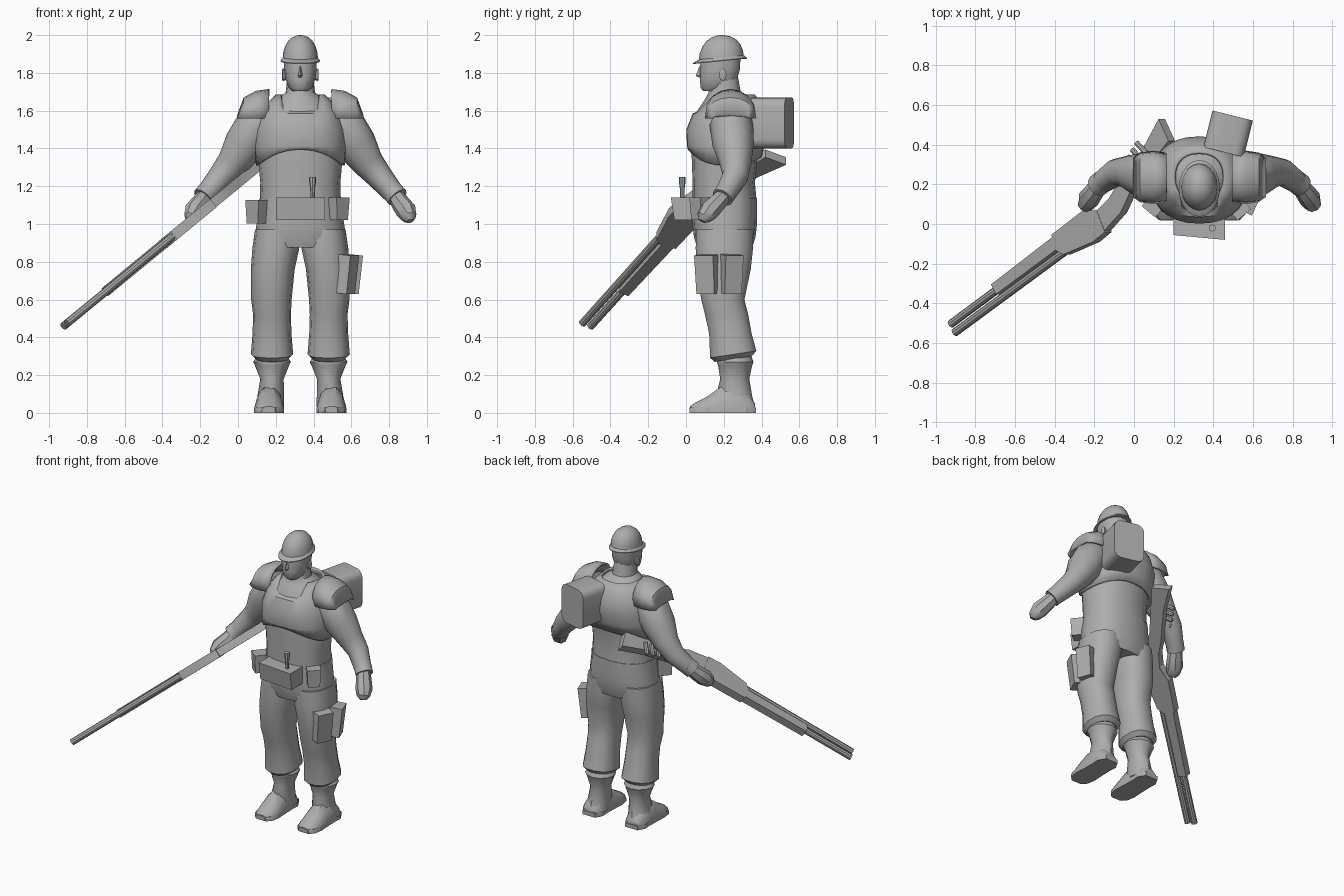
import bpy, bmesh, math
from mathutils import Vector, Matrix

if "Cube" in bpy.data.objects:
    bpy.data.objects.remove(bpy.data.objects["Cube"])

CX = 0.33  # body centre line
grey = bpy.data.materials.new("plain_grey")
grey.diffuse_color = (0.42, 0.42, 0.42, 1)
grey.use_nodes = True
grey.node_tree.nodes["Principled BSDF"].inputs["Base Color"].default_value = grey.diffuse_color


def finish(name, bm, angle=35, solid=0):
    bmesh.ops.recalc_face_normals(bm, faces=bm.faces[:])
    me = bpy.data.meshes.new(name)
    bm.to_mesh(me)
    bm.free()
    ob = bpy.data.objects.new(name, me)
    bpy.context.collection.objects.link(ob)
    me.materials.append(grey)
    if solid:
        m = ob.modifiers.new("thickness", "SOLIDIFY")
        m.thickness = solid
    bpy.ops.object.select_all(action="DESELECT")
    ob.select_set(True)
    bpy.context.view_layer.objects.active = ob
    if angle:
        bpy.ops.object.shade_smooth_by_angle(angle=math.radians(angle))
    return ob


def skin(name, rings, caps=True, **kw):
    """Bridge closed rings of points."""
    bm = bmesh.new()
    vs = [[bm.verts.new(p) for p in r] for r in rings]
    n = len(rings[0])
    for a, b in zip(vs, vs[1:]):
        for i in range(n):
            j = (i + 1) % n
            bm.faces.new((a[i], a[j], b[j], b[i]))
    if caps:
        bm.faces.new(vs[0])
        bm.faces.new(vs[-1])
    return finish(name, bm, **kw)


def ring(x, y, z, rx, ry, n=16, p=2.0, slope=0.0):
    """Horizontal superellipse, optionally tilted along y."""
    out = []
    for i in range(n):
        t = 2 * math.pi * i / n
        c, s = math.cos(t), math.sin(t)
        px = math.copysign(abs(c) ** (2 / p), c) * rx
        py = math.copysign(abs(s) ** (2 / p), s) * ry
        out.append((x + px, y + py, z + py * slope))
    return out


def tube(name, pts, n=10, **kw):
    """Round limb through points (x, y, z, radius)."""
    P = [Vector(p[:3]) for p in pts]
    rings = []
    for i, p in enumerate(P):
        d = (P[min(i + 1, len(P) - 1)] - P[max(i - 1, 0)]).normalized()
        u = d.cross(Vector((0, 1, 0.02))).normalized()
        v = d.cross(u)
        r = pts[i][3]
        rings.append([p + (u * math.cos(a) + v * math.sin(a)) * r
                      for a in (2 * math.pi * k / n for k in range(n))])
    return skin(name, rings, **kw)


def box(name, c, size, yaw=0, tilt=0, taper=1.0, bevel=0):
    bm = bmesh.new()
    bmesh.ops.create_cube(bm, size=1)
    for v in bm.verts:
        if v.co.z < 0:
            v.co.x *= taper
            v.co.y *= taper
    bmesh.ops.scale(bm, vec=size, verts=bm.verts)
    if bevel:  # round only the edges that run front to back
        es = [e for e in bm.edges if abs((e.verts[0].co - e.verts[1].co).y) > 0.01]
        bmesh.ops.bevel(bm, geom=es, offset=bevel, segments=4, affect="EDGES", profile=0.5)
    M = Matrix.Translation(c) @ Matrix.Rotation(math.radians(yaw), 4, "Z") @ Matrix.Rotation(math.radians(tilt), 4, "Y")
    bm.transform(M)
    return finish(name, bm, angle=30 if bevel else 0)


# shirt, trapezius and neck
skin("shirt", [ring(CX, y, z, a, b, p=p) for y, z, a, b, p in (
    (.205, 1.11, .215, .17, 2.4), (.20, 1.22, .212, .165, 2.4), (.205, 1.36, .225, .175, 2.3),
    (.22, 1.50, .215, .19, 2.2), (.225, 1.60, .185, .165, 2), (.22, 1.66, .13, .12, 2),
    (.205, 1.695, .078, .085, 2), (.20, 1.78, .068, .075, 2))])

# armoured vest: arched hem, low square neckline at the front
vest = [ring(CX, y, z, a, b, n=28, p=2.3) for y, z, a, b in (
    (.205, 1.31, .235, .195), (.21, 1.41, .245, .205), (.222, 1.50, .24, .22),
    (.23, 1.585, .215, .195), (.235, 1.635, .18, .165), (.235, 1.685, .13, .13))]
vest[0] = [(x, y, z + .085 * max(0, 1 - ((x - CX) / .235) ** 2) * (1 if y < .2 else .5)) for x, y, z in vest[0]]
for k in (4, 5):
    vest[k] = [(x, y - .035 * (k - 4), min(z, 1.60 + .008 * (k - 4))) if y < .2 and abs(x - CX) < .1
               else (x, y, z) for x, y, z in vest[k]]
skin("vest", vest, caps=False, solid=.015)

# trousers seat
skin("trouser_seat", [ring(CX, y, z, a, b, p=2.4) for y, z, a, b in (
    (.205, .875, .225, .145), (.205, .93, .242, .163), (.205, 1.0, .232, .171),
    (.205, 1.08, .222, .172), (.205, 1.135, .217, .172))])

for s, side in ((-1, "right"), (1, "left")):
    X = lambda d: CX + s * d
    # trouser leg
    skin(side + "_trouser_leg", [ring(X(d), y, z, a, b, n=14, p=2.3, slope=k) for d, y, z, a, b, k in (
        (.125, .205, .97, .115, .155, 0), (.130, .203, .87, .124, .155, 0), (.146, .20, .76, .116, .146, 0),
        (.153, .195, .60, .107, .117, 0), (.150, .215, .52, .100, .117, 0), (.150, .235, .42, .103, .115, 0),
        (.150, .25, .31, .112, .125, .15), (.150, .25, .285, .085, .10, .15))])
    # boot shaft
    skin(side + "_boot_shaft", [ring(X(d), y, z, a, b, n=12) for d, y, z, a, b in (
        (.15, .258, .31, .075, .085), (.15, .26, .27, .100, .097), (.15, .26, .25, .09, .09),
        (.15, .258, .18, .062, .077), (.157, .255, .09, .070, .095), (.16, .27, .03, .074, .095))])
    # boot foot: cross-sections from heel to toe
    foot = []
    for y, w, h in ((.365, .05, .05), (.33, .07, .10), (.25, .072, .15), (.18, .074, .135),
                    (.11, .078, .085), (.05, .068, .055), (.02, .04, .035)):
        foot.append([(X(.165 + u * w), y, h * v) for u, v in (
            (-1, 0), (1, 0), (1, .35), (.75, .75), (.35, 1), (-.35, 1), (-.75, .75), (-1, .35))])
    skin(side + "_boot_foot", foot)
    skin(side + "_boot_sole", [[(X(.165 + u * .079), y, z) for u, y in (
        (-.6, .37), (.6, .37), (.95, .32), (.85, .22), (1, .11), (.8, .05), (.4, .018),
        (-.4, .018), (-.8, .05), (-1, .11), (-.85, .22), (-.95, .32))] for z in (0, .028)], angle=30)

    # sleeve, cuff and hand
    tube(side + "_sleeve", [(X(d), y, z, r) for d, y, z, r in (
        (.16, .235, 1.57, .09), (.225, .24, 1.53, .115), (.295, .25, 1.42, .110), (.36, .262, 1.32, .084),
        (.42, .26, 1.25, .070), (.50, .205, 1.155, .056))], n=12)
    tube(side + "_cuff", [(X(d), y, z, r) for d, y, z, r in (
        (.485, .217, 1.175, .058), (.515, .193, 1.14, .058))], n=12)
    tube(side + "_hand", [(X(d), y, z, r) for d, y, z, r in (
        (.505, .20, 1.15, .043), (.53, .165, 1.11, .050), (.56, .125, 1.07, .055),
        (.575, .095, 1.035, .042), (.58, .085, 1.015, .02))], n=8)

    # shoulder pad: arched shell
    bm = bmesh.new()
    cols = []
    for d, top, ry in ((.165, 1.715, .125), (.235, 1.705, .135), (.30, 1.67, .125), (.335, 1.575, .10)):
        cols.append([bm.verts.new((X(d), .235 - ry * math.cos(a), 1.56 + (top - 1.56) * math.sin(a) ** .7))
                     for a in (math.pi * k / 8 for k in range(9))])
    for a, b in zip(cols, cols[1:]):
        for i in range(8):
            bm.faces.new((a[i], a[i + 1], b[i + 1], b[i]))
    bmesh.ops.remove_doubles(bm, verts=bm.verts, dist=.0005)
    finish(side + "_shoulder_pad", bm, solid=.012)

    # ear
    skin(side + "_ear", [[(X(d), .195 + r * .6 * math.cos(a), 1.79 + r * math.sin(a))
         for a in (math.pi * k / 4 for k in range(8))] for d, r in ((.07, .025), (.093, .034), (.097, .024))])

# head, nose
skin("head", [ring(CX, y, z, a, b, n=14, p=2.3) for y, z, a, b in (
    (.145, 1.703, .042, .055), (.16, 1.722, .062, .085), (.172, 1.765, .078, .10),
    (.18, 1.82, .086, .108), (.183, 1.89, .086, .108))])
skin("nose", [[(CX + u * w, y, z) for u, y in ((-1, .085), (0, f), (1, .085))]
              for z, w, f in ((1.775, .016, .068), (1.785, .018, .052), (1.835, .008, .07))])

# helmet dome and sloping brim
skin("helmet_dome", [ring(CX, .187, z, .092 * k, .117 * k, n=20, slope=.08 * k) for z, k in (
    (1.872, 1.02), (1.91, .98), (1.945, .86), (1.972, .68), (1.99, .44), (1.998, .2), (2.0, .04))])
skin("helmet_brim", [ring(CX, y, z, a, b, n=20, slope=.1) for y, z, a, b in (
    (.187, 1.885, .090, .114), (.18, 1.866, .104, .143), (.18, 1.861, .104, .143), (.187, 1.868, .086, .11))])

# belt pouches and pocketed stick
skin("front_pouch", [[(x, y, z) for x, y in ((.20, .06), (.46, .06), (.46, f - .012), (.20, f + .012))]
                     for z, f in ((1.02, -.05), (1.14, -.068))], angle=0)
tube("pouch_stick", [(.395, -.02, z, r) for z, r in ((1.13, .011), (1.19, .013), (1.225, .018), (1.25, .018))], n=8)
box("left_belt_pouch", (.525, .085, 1.08), (.09, .10, .12), yaw=40, taper=.85)
box("right_belt_pouch", (.105, .10, 1.065), (.09, .10, .125), yaw=-40, taper=.88)

# thigh pouches
box("front_thigh_pouch", (.57, .115, .735), (.085, .11, .205), yaw=-25, tilt=6, taper=.95)
box("rear_thigh_pouch", (.595, .24, .735), (.085, .10, .205), yaw=20, tilt=6, taper=.95)

# backpack
box("backpack", (.475, .455, 1.535), (.21, .19, .27), yaw=-14, bevel=.05)


# long gun: everything lies in one tilted plane, given by (x, y)
def on_plane(x, y, off=0.0):
    return Vector((x + .636 * off, y, .462 + (x + .92) * .822 - .772 * off))


def slab(name, outline, half):
    return skin(name, [[on_plane(x, y, o) for x, y in outline] for o in (-half, half)], angle=30)


slab("gun_stock", ((-.245, .065), (-.17, .07), (-.11, .13), (-.07, .20), (.06, .38), (.14, .53),
                   (.19, .42), (.06, .25), (0, .17), (-.05, .06), (-.13, -.03), (-.19, -.06)), .026)
slab("gun_receiver", ((-.40, -.055), (-.245, .065), (-.17, .065), (-.13, -.04), (-.19, -.09),
                      (-.34, -.155), (-.375, -.135)), .028)
slab("gun_forend", ((-.705, -.305), (-.39, -.062), (-.35, -.11), (-.68, -.355)), .027)
for nm, a, b in (("gun_barrel", (-.905, -.548), (-.33, -.125)), ("gun_magazine_tube", (-.925, -.505), (-.50, -.19))):
    tube(nm, [(*on_plane(*a), .021), (*on_plane(*b), .021)], n=10)
# spare shells along the stock
for i in range(4):
    x, y = .0 + .022 * i, .27 + .035 * i
    a, b = on_plane(x - .03, y + .035, -.036), on_plane(x + .025, y - .025, -.036)
    tube("stock_shell_%d" % (i + 1), [(*a, .014), (*b, .014)], n=8)
